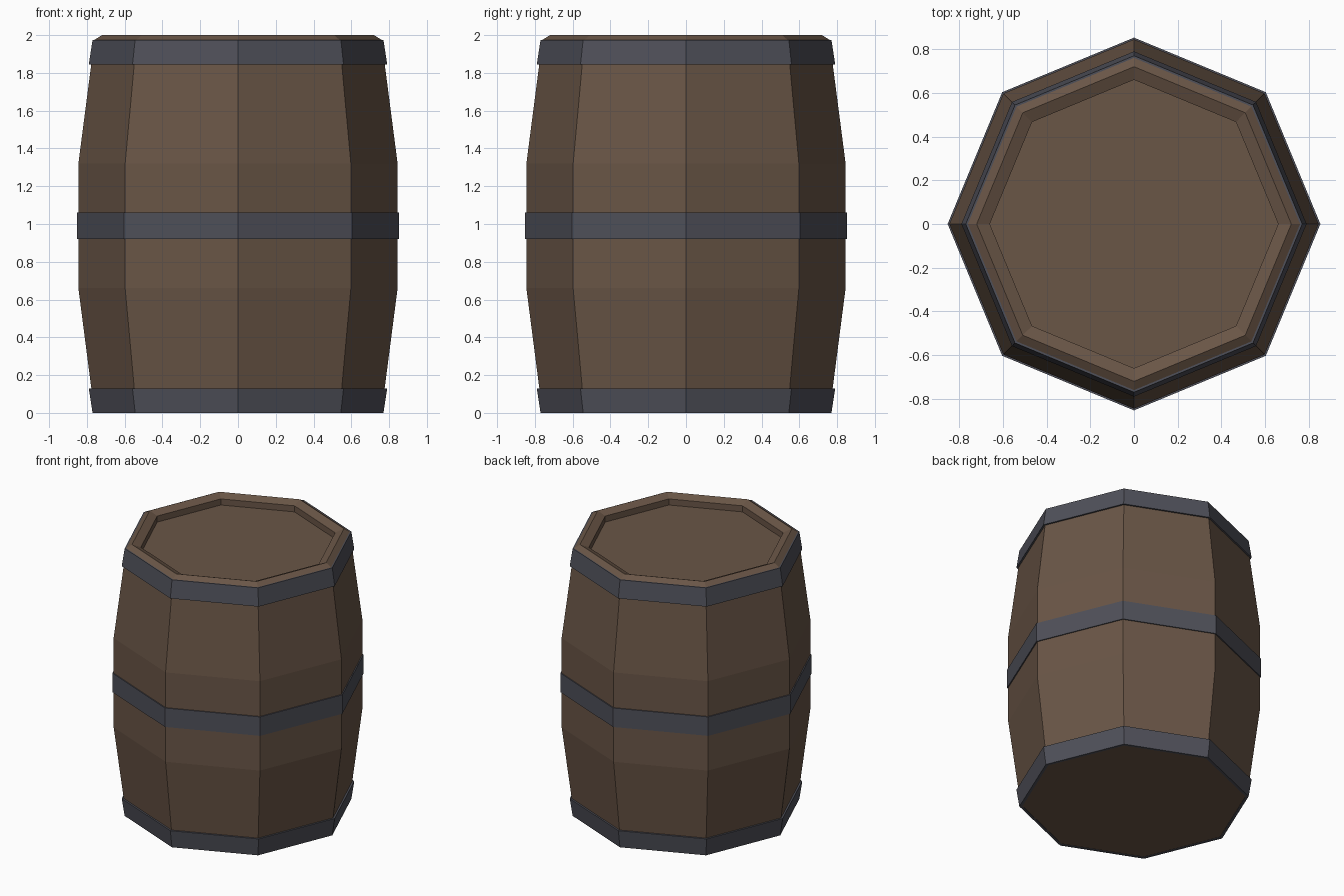
import bpy
import bmesh
import math

if "Cube" in bpy.data.objects:
    bpy.data.objects.remove(bpy.data.objects["Cube"])

SIDES = 8


def material(name, color):
    m = bpy.data.materials.new(name)
    m.diffuse_color = (*color, 1.0)
    m.use_nodes = True
    m.node_tree.nodes["Principled BSDF"].inputs["Base Color"].default_value = m.diffuse_color
    return m


wood = material("brown_wood", (0.143, 0.092, 0.062))
iron = material("dark_iron", (0.078, 0.080, 0.100))


def lathe(name, profile, mat, closed=False):
    """Spin a (radius, z) profile into an eight-sided solid."""
    bm = bmesh.new()
    rings = []
    for r, z in profile:
        rings.append([bm.verts.new((r * math.cos(i * math.tau / SIDES),
                                    r * math.sin(i * math.tau / SIDES), z))
                      for i in range(SIDES)])
    pairs = list(zip(rings, rings[1:]))
    if closed:
        pairs.append((rings[-1], rings[0]))
    else:
        bm.faces.new(rings[0])
        bm.faces.new(rings[-1])
    for a, b in pairs:
        for i in range(SIDES):
            j = (i + 1) % SIDES
            bm.faces.new((a[i], a[j], b[j], b[i]))
    bmesh.ops.recalc_face_normals(bm, faces=bm.faces)
    mesh = bpy.data.meshes.new(name)
    bm.to_mesh(mesh)
    bm.free()
    mesh.materials.append(mat)
    obj = bpy.data.objects.new(name, mesh)
    bpy.context.collection.objects.link(obj)
    return obj


# Bulging wooden body with crested rim and recessed lid
lathe("barrel_body", [(0.76, 0.003), (0.845, 0.66), (0.845, 1.32), (0.76, 1.975),
                      (0.72, 2.0), (0.66, 1.975), (0.66, 1.93)], wood)


# Iron hoops: bottom radius/height, top radius/height, inner radius
def hoop(name, r0, z0, r1, z1, inner):
    lathe(name, [(r0, z0), (r1, z1), (inner, z1), (inner, z0)], iron, closed=True)


hoop("bottom_hoop", 0.77, 0.0, 0.79, 0.13, 0.75)
hoop("middle_hoop", 0.853, 0.92, 0.853, 1.06, 0.83)
hoop("top_hoop", 0.79, 1.845, 0.77, 1.975, 0.75)
